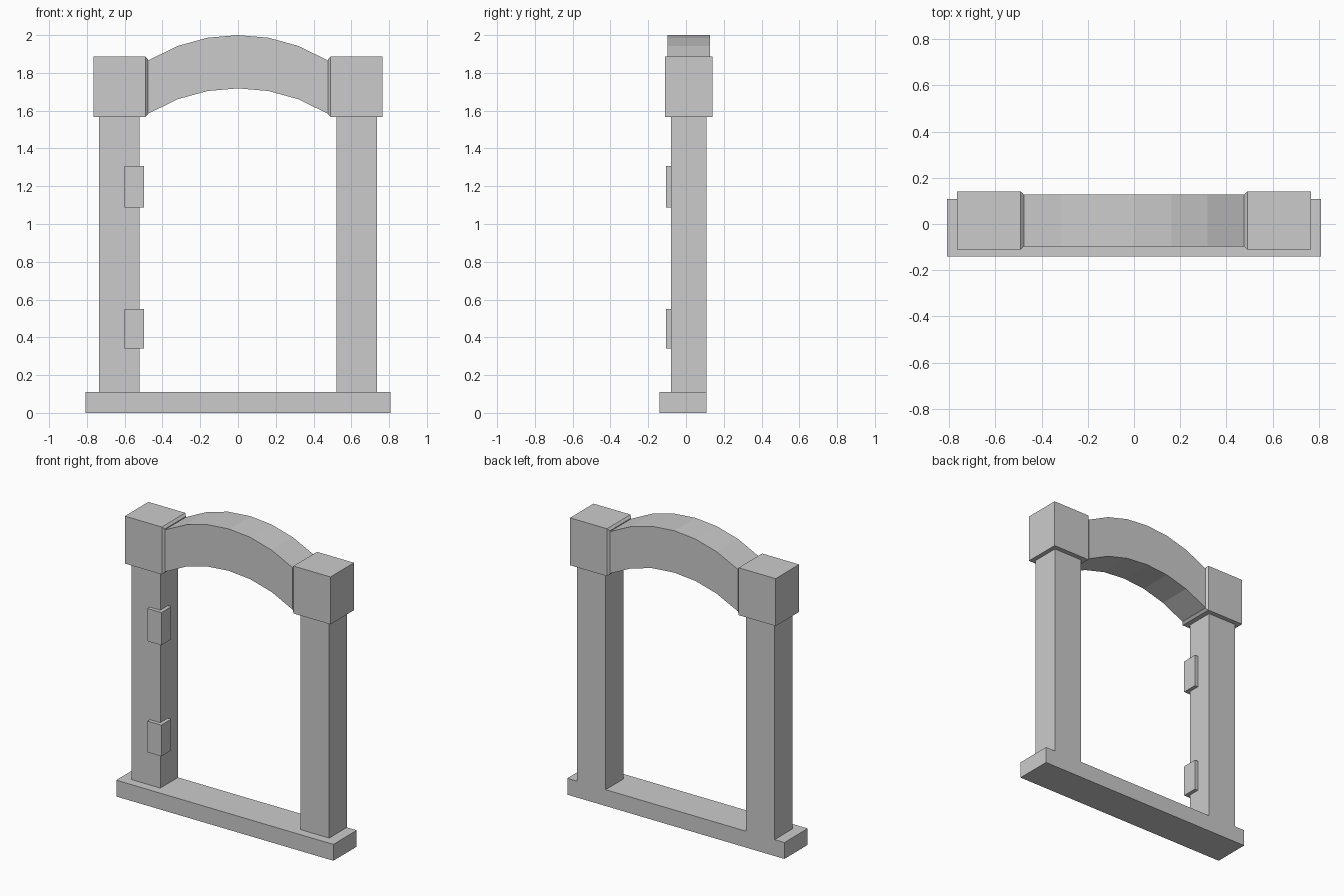
import bpy

if "Cube" in bpy.data.objects:
    bpy.data.objects.remove(bpy.data.objects["Cube"])


def make_mesh(name, verts, faces):
    mesh = bpy.data.meshes.new(name)
    mesh.from_pydata(verts, [], faces)
    obj = bpy.data.objects.new(name, mesh)
    bpy.context.collection.objects.link(obj)
    return obj


def prism(name, front, back):
    """Join two matching outlines (front one counter-clockwise seen from -y)."""
    n = len(front)
    sides = [(i, i + n, (i + 1) % n + n, (i + 1) % n) for i in range(n)]
    faces = [tuple(range(n)), tuple(range(2 * n - 1, n - 1, -1))] + sides
    return make_mesh(name, front + back, faces)


def box(name, x, y, z):
    outline = [(x[0], z[0]), (x[1], z[0]), (x[1], z[1]), (x[0], z[1])]
    return prism(name, [(a, y[0], b) for a, b in outline],
                 [(a, y[1], b) for a, b in outline])


def mirror_x(obj):
    obj.modifiers.new("Mirror", 'MIRROR').use_axis[0] = True


# Sill
box("sill", (-0.808, 0.808), (-0.14, 0.108), (0, 0.11))

# Side posts, flush with the back of the sill
mirror_x(box("post", (0.522, 0.735), (-0.08, 0.108), (0.11, 1.567)))

# Corner blocks with a bevelled inner face: rings from outer side to inner side
rings = []
for x, inset in ((0.765, 0), (0.49, 0), (0.476, 0.014)):
    y0, y1 = -0.11 + inset, 0.14 - inset
    z0, z1 = 1.567 + inset, 1.886 - inset
    rings += [(x, y0, z0), (x, y0, z1), (x, y1, z1), (x, y1, z0)]
quads = [(0, 3, 2, 1), (8, 9, 10, 11)]
for r in (0, 4):
    for i in range(4):
        j = (i + 1) % 4
        quads.append((r + i, r + j, r + 4 + j, r + 4 + i))
mirror_x(make_mesh("corner_block", rings, quads))

# Segmented arch lintel
half = [(0.476, 1.866), (0.318, 1.943), (0.162, 1.986)]
top = half + [(0, 2.0)] + [(-x, z) for x, z in reversed(half)]
outline = top + [(x, z - 0.282) for x, z in reversed(top)]
# the outline runs right to left over the top, then back underneath
arch = prism("arch", [(x, -0.098, z) for x, z in outline],
             [(x, 0.128, z) for x, z in outline])

# Hinge plates on the left post
for name, z in (("lower_hinge", (0.34, 0.55)), ("upper_hinge", (1.087, 1.307))):
    box(name, (-0.6, -0.497), (-0.105, 0.0), z)
